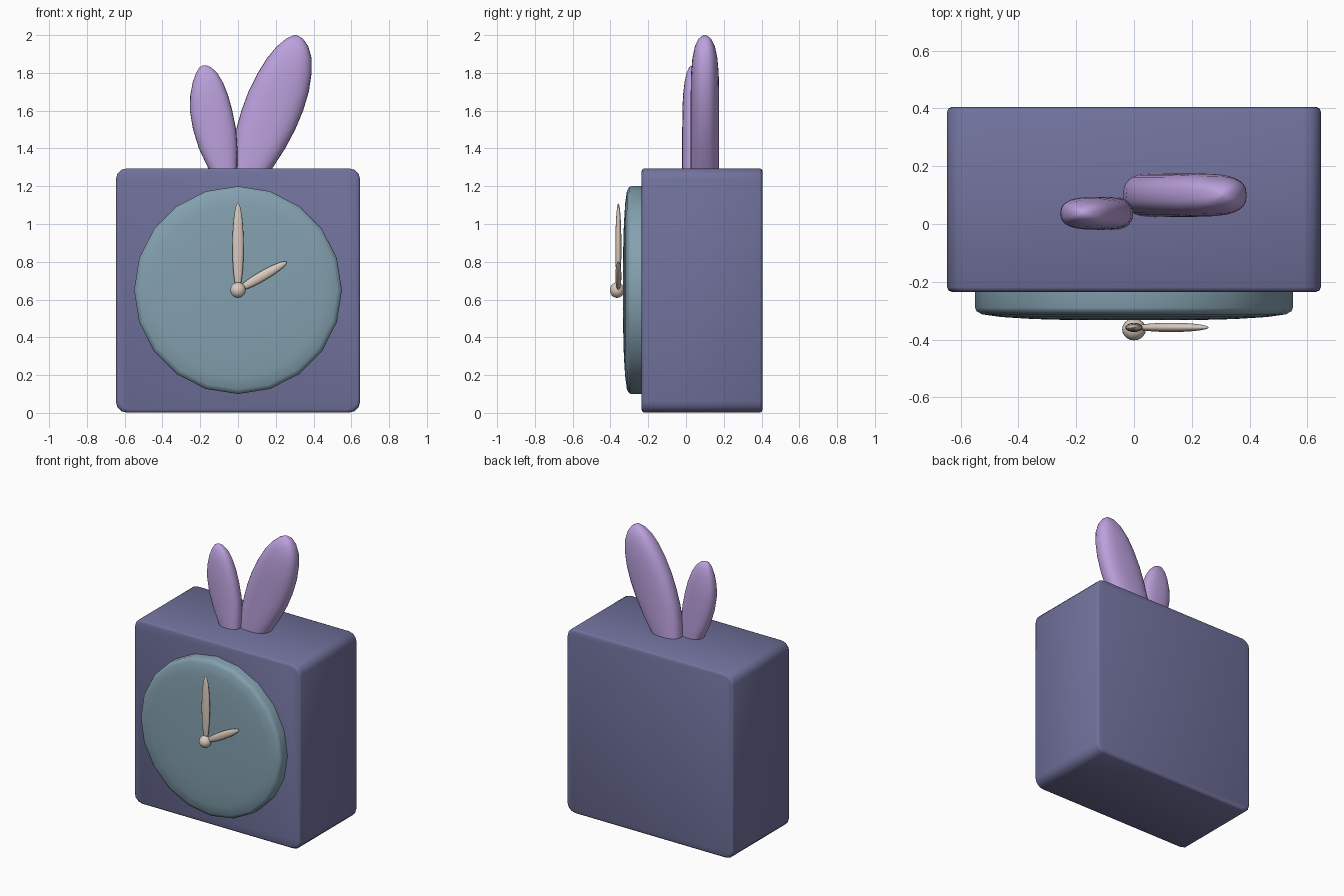
import bpy, bmesh, math
from mathutils import Vector, Matrix

if "Cube" in bpy.data.objects:
    bpy.data.objects.remove(bpy.data.objects["Cube"])


def material(name, rgb):
    m = bpy.data.materials.new(name)
    m.diffuse_color = (*rgb, 1)
    m.use_nodes = True
    m.node_tree.nodes["Principled BSDF"].inputs["Base Color"].default_value = m.diffuse_color
    return m


INDIGO = material("indigo", (0.165, 0.168, 0.335))
TEAL = material("dusty_teal", (0.23, 0.355, 0.43))
LILAC = material("lilac", (0.50, 0.355, 0.72))
CREAM = material("cream", (0.70, 0.59, 0.51))


def finish(bm, name, mat, angle=50):
    bmesh.ops.recalc_face_normals(bm, faces=bm.faces)
    me = bpy.data.meshes.new(name)
    bm.to_mesh(me)
    bm.free()
    ob = bpy.data.objects.new(name, me)
    bpy.context.collection.objects.link(ob)
    me.materials.append(mat)
    bpy.ops.object.select_all(action='DESELECT')
    ob.select_set(True)
    bpy.context.view_layer.objects.active = ob
    bpy.ops.object.shade_smooth_by_angle(angle=math.radians(angle))
    return ob


def loft(rings, name, mat, angle=50):
    """Skin a list of equal-length point rings and cap both ends."""
    bm = bmesh.new()
    vs = [[bm.verts.new(p) for p in r] for r in rings]
    n = len(vs[0])
    for a, b in zip(vs, vs[1:]):
        for i in range(n):
            j = (i + 1) % n
            bm.faces.new((a[i], a[j], b[j], b[i]))
    bm.faces.new(vs[0])
    bm.faces.new(vs[-1])
    return finish(bm, name, mat, angle)


# Case: rounded square outline, slightly eased front and back rims
def case_ring(y, inset):
    r, half, pts = 0.06, 0.647 - inset, []
    for k, (sx, sz) in enumerate(((1, 1), (-1, 1), (-1, -1), (1, -1))):
        for i in range(4):
            a = math.pi / 2 * (k + i / 3)
            pts.append((sx * (half - r) + r * math.cos(a), y,
                        0.648 + sz * (half - r) + r * math.sin(a)))
    return pts


loft([case_ring(y, d) for y, d in
      ((-0.235, 0.016), (-0.23, 0.005), (-0.219, 0),
       (0.389, 0), (0.40, 0.005), (0.405, 0.016))], "clock_case", INDIGO)


# Dial: 20-sided, gently domed disc
def dial_ring(r, y):
    return [(r * math.sin(i * math.pi / 10), y,
             0.65 + r * math.cos(i * math.pi / 10)) for i in range(20)]


loft([dial_ring(r, y) for r, y in
      ((0.55, -0.22), (0.55, -0.29), (0.545, -0.302), (0.525, -0.313),
       (0.46, -0.322), (0.35, -0.329), (0.2, -0.333))], "clock_dial", TEAL)


# Hands and hub: stretched spheres
def blob(name, centre, radii, turn=0):
    bm = bmesh.new()
    bmesh.ops.create_uvsphere(bm, u_segments=20, v_segments=14, radius=1)
    bm.transform(Matrix.Translation(centre) @ Matrix.Rotation(turn, 4, 'Y')
                 @ Matrix.Diagonal((*radii, 1)))
    finish(bm, name, CREAM, 80)


def hand(name, length, width, turn):
    d = Vector((math.sin(turn), 0, math.cos(turn))) * (length / 2)
    blob(name, Vector((0, -0.358, 0.65)) + d, (width, 0.016, length / 2), turn)


blob("hand_hub", Vector((0, -0.365, 0.65)), (0.041, 0.038, 0.041))
hand("minute_hand", 0.46, 0.03, 0)
hand("hour_hand", 0.298, 0.026, math.radians(60))


# Ears: rows of height, left edge, right edge, half thickness
def ear(name, y, rows):
    rings = []
    for z, x0, x1, t in rows:
        ring = []
        for i in range(28):
            a = i * math.tau / 28
            c, s = math.cos(a), math.sin(a)
            ring.append(((x0 + x1) / 2 + (x1 - x0) / 2 * math.copysign(abs(c) ** 0.78, c),
                         y + t * math.copysign(abs(s) ** 0.78, s), z))
        rings.append(ring)
    loft(rings, name, LILAC, 80)


ear("right_ear", 0.10, (
    (1.22, -0.04, 0.135, 0.073), (1.3, -0.037, 0.185, 0.075),
    (1.4, -0.028, 0.25, 0.075), (1.5, -0.01, 0.303, 0.075),
    (1.6, 0.018, 0.345, 0.075), (1.7, 0.055, 0.375, 0.075),
    (1.8, 0.105, 0.39, 0.073), (1.88, 0.155, 0.389, 0.066),
    (1.94, 0.205, 0.372, 0.053), (1.98, 0.253, 0.345, 0.034),
    (2.0, 0.295, 0.312, 0.008)))
ear("left_ear", 0.037, (
    (1.22, -0.12, -0.01, 0.055), (1.3, -0.16, -0.004, 0.057),
    (1.4, -0.207, -0.003, 0.057), (1.5, -0.238, -0.01, 0.057),
    (1.6, -0.255, -0.03, 0.056), (1.68, -0.253, -0.052, 0.053),
    (1.75, -0.24, -0.08, 0.045), (1.8, -0.222, -0.11, 0.034),
    (1.83, -0.203, -0.143, 0.02), (1.84, -0.186, -0.168, 0.006)))
